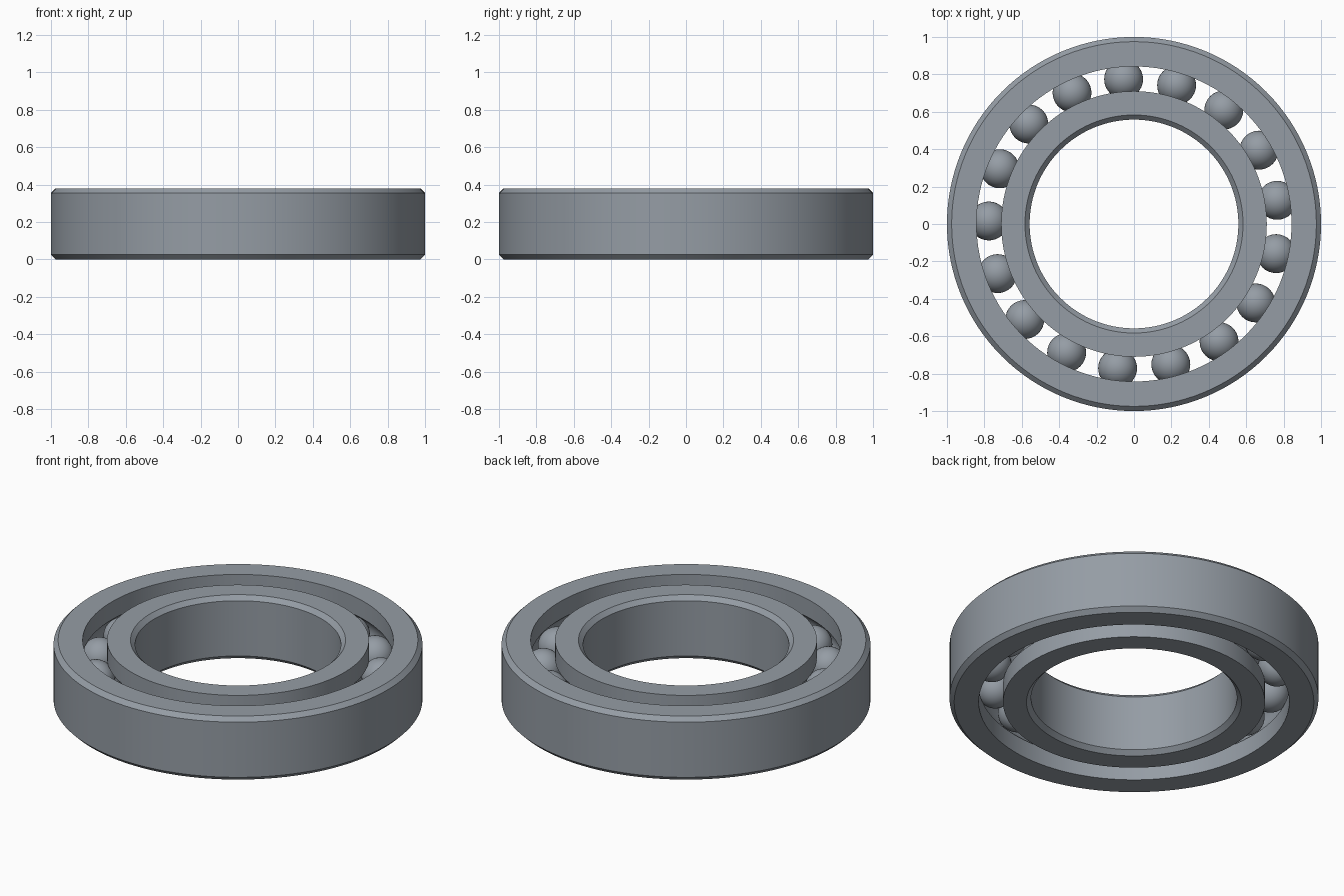
import bpy, bmesh, math
from mathutils import Vector

if "Cube" in bpy.data.objects:
    bpy.data.objects.remove(bpy.data.objects["Cube"], do_unlink=True)

HEIGHT, CHAMFER = 0.38, 0.025
MID = HEIGHT / 2
PITCH, BALL, GROOVE = 0.776, 0.104, 0.106
BALLS, PHASE = 17, math.radians(9.4)

steel = bpy.data.materials.new("steel grey")
steel.use_nodes = True
steel.diffuse_color = (0.30, 0.335, 0.375, 1)
steel.node_tree.nodes["Principled BSDF"].inputs["Base Color"].default_value = steel.diffuse_color


def finish(name, bm):
    """Turn a bmesh into a smooth-shaded steel object."""
    mesh = bpy.data.meshes.new(name)
    bm.to_mesh(mesh)
    bm.free()
    mesh.materials.append(steel)
    obj = bpy.data.objects.new(name, mesh)
    bpy.context.collection.objects.link(obj)
    bpy.ops.object.select_all(action='DESELECT')
    obj.select_set(True)
    bpy.context.view_layer.objects.active = obj
    bpy.ops.object.shade_smooth_by_angle(angle=math.radians(30))
    return obj


def race(name, outside, lip, side):
    """Lathe a ring: chamfered at 'outside', with a ball groove at 'lip'.
    side is +1 for the outer ring and -1 for the inner ring."""
    flat = outside - side * CHAMFER
    profile = [(lip, 0), (flat, 0), (outside, CHAMFER),
               (outside, HEIGHT - CHAMFER), (flat, HEIGHT), (lip, HEIGHT)]
    # groove arc, from the top lip down to the bottom lip
    half = math.acos(abs(lip - PITCH) / GROOVE)
    steps = 12
    for i in range(steps + 1):
        a = half * (1 - 2 * i / steps)
        profile.append((PITCH + side * GROOVE * math.cos(a), MID + GROOVE * math.sin(a)))
    bm = bmesh.new()
    verts = [bm.verts.new((r, 0, z)) for r, z in profile]
    edges = [bm.edges.new((v, verts[i - 1])) for i, v in enumerate(verts)]
    bmesh.ops.spin(bm, geom=verts + edges, cent=(0, 0, 0), axis=(0, 0, 1),
                   angle=math.tau, steps=128, use_merge=True)
    bmesh.ops.remove_doubles(bm, verts=bm.verts, dist=1e-5)
    bmesh.ops.recalc_face_normals(bm, faces=bm.faces)
    return finish(name, bm)


# Rings
race("outer_ring", 1.0, 0.842, 1)
race("inner_ring", 0.558, 0.71, -1)

# Balls
for i in range(BALLS):
    a = PHASE + math.tau * i / BALLS
    bm = bmesh.new()
    bmesh.ops.create_uvsphere(bm, u_segments=32, v_segments=20, radius=BALL)
    bmesh.ops.translate(bm, verts=bm.verts,
                        vec=Vector((PITCH * math.cos(a), PITCH * math.sin(a), MID)))
    finish(f"ball_{i + 1}", bm)
